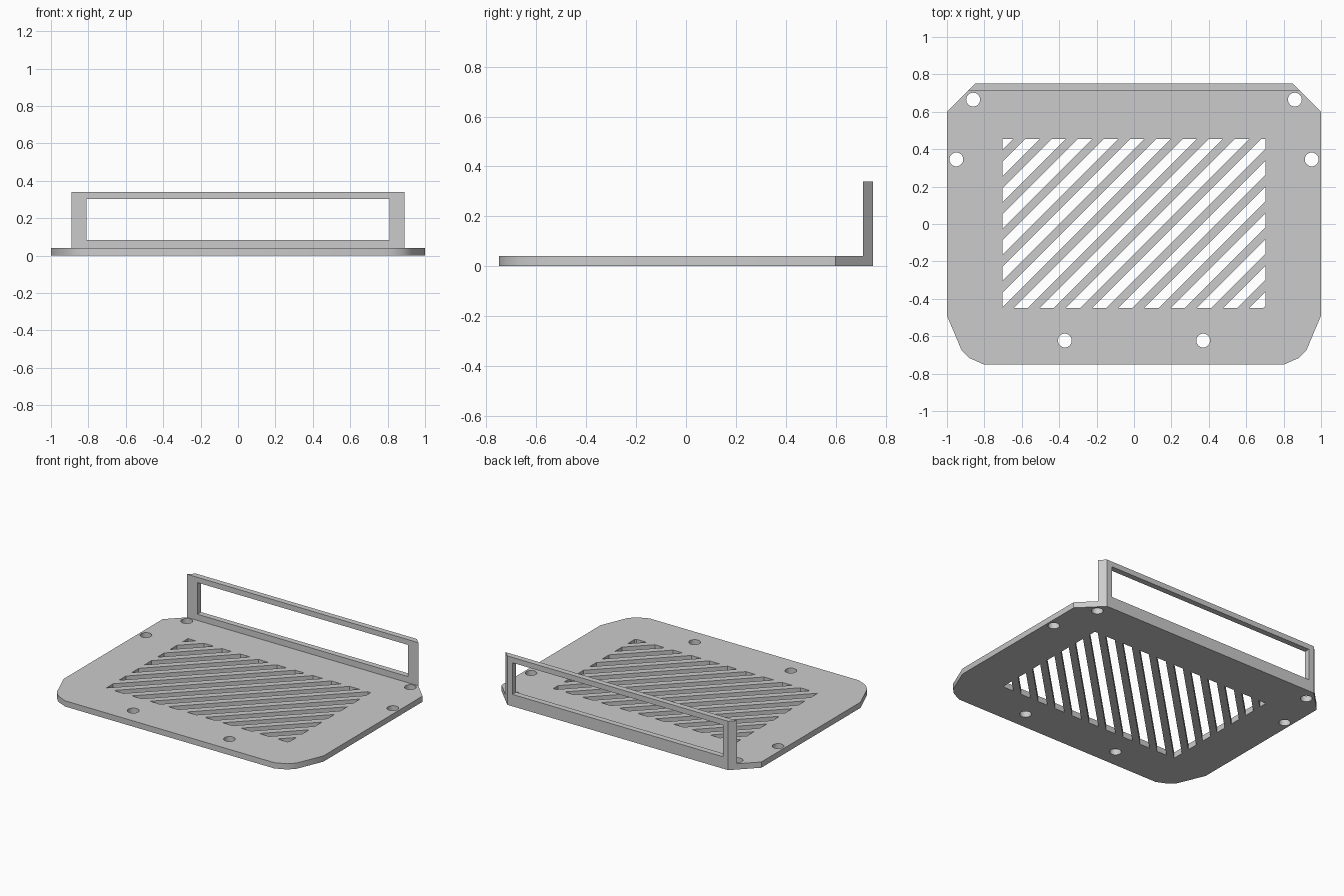
import bpy, bmesh, math
from mathutils import Vector

cube = bpy.data.objects.get("Cube")
if cube:
    bpy.data.objects.remove(cube, do_unlink=True)

THICK, TOP = 0.04, 0.34            # plate thickness, flange height
BACK, FLANGE_Y = 0.75, 0.71        # rear edge, inner face of the flange

grey = bpy.data.materials.new("plain grey")
grey.use_nodes = True
colour = (0.6, 0.6, 0.6, 1)
grey.diffuse_color = colour
grey.node_tree.nodes["Principled BSDF"].inputs["Base Color"].default_value = colour


def add_prism(bm, points, z0, z1):
    """Extrude a flat outline from z0 up to z1."""
    face = bm.faces.new([bm.verts.new((x, y, z0)) for x, y in points])
    top = bmesh.ops.extrude_face_region(bm, geom=[face])["geom"]
    verts = [v for v in top if isinstance(v, bmesh.types.BMVert)]
    bmesh.ops.translate(bm, verts=verts, vec=(0, 0, z1 - z0))


def make_object(name, bm):
    bmesh.ops.recalc_face_normals(bm, faces=bm.faces[:])
    mesh = bpy.data.meshes.new(name)
    bm.to_mesh(mesh)
    bm.free()
    mesh.materials.append(grey)
    obj = bpy.data.objects.new(name, mesh)
    bpy.context.collection.objects.link(obj)
    return obj


def activate(obj):
    bpy.ops.object.select_all(action="DESELECT")
    obj.select_set(True)
    bpy.context.view_layer.objects.active = obj


def cut(obj, cutter):
    mod = obj.modifiers.new("cut", "BOOLEAN")
    mod.operation, mod.solver, mod.object = "DIFFERENCE", "EXACT", cutter
    activate(obj)
    bpy.ops.object.modifier_apply(modifier=mod.name)
    bpy.data.objects.remove(cutter, do_unlink=True)
    bpy.ops.object.shade_smooth_by_angle(angle=math.radians(30))


def mirrored(half):
    return half + [(-x, y) for x, y in reversed(half)]


def rectangle(x0, x1, y0, y1):
    return [(x0, y0), (x1, y0), (x1, y1), (x0, y1)]


# Base plate: chamfered rear corners, rounded front corners
bm = bmesh.new()
add_prism(bm, mirrored([(0.805, -0.75), (0.88, -0.717), (0.922, -0.675),
                        (1, -0.49), (1, 0.6), (0.85, BACK)]), 0, THICK)
plate = make_object("base_plate", bm)

cutters = bmesh.new()
# Screw holes
for hx, hy in ((0.86, 0.665), (0.95, 0.345), (0.37, -0.623)):
    for side in (-1, 1):
        ring = [(side * hx + 0.037 * math.cos(a), hy + 0.037 * math.sin(a))
                for a in (math.tau * i / 32 for i in range(32))]
        add_prism(cutters, ring, -0.1, 0.1)

# Diagonal vent slots, each a rectangle trimmed by two slanted planes
PITCH, SLOT = 0.14, 0.076
for i in range(17):
    start = -1.175 + i * PITCH
    strip = bmesh.new()
    strip.faces.new([strip.verts.new((x, y, 0))
                     for x, y in rectangle(-0.703, 0.703, -0.448, 0.455)])
    for offset, sign in ((start, -1), (start + SLOT, 1)):
        bmesh.ops.bisect_plane(strip, geom=strip.verts[:] + strip.edges[:] + strip.faces[:],
                               plane_co=(offset, 0, 0), plane_no=Vector((sign, -sign, 0)),
                               clear_outer=True)
    for face in strip.faces:
        add_prism(cutters, [v.co.xy for v in face.verts], -0.1, 0.1)
    strip.free()
cut(plate, make_object("plate_cutter", cutters))

# Upright rear flange with a long window
bm = bmesh.new()
add_prism(bm, mirrored([(0.89, FLANGE_Y), (0.85, BACK)]), THICK, TOP)
flange = make_object("rear_flange", bm)
bm = bmesh.new()
add_prism(bm, rectangle(-0.81, 0.81, 0.6, 0.9), 0.083, 0.303)
cut(flange, make_object("window_cutter", bm))
